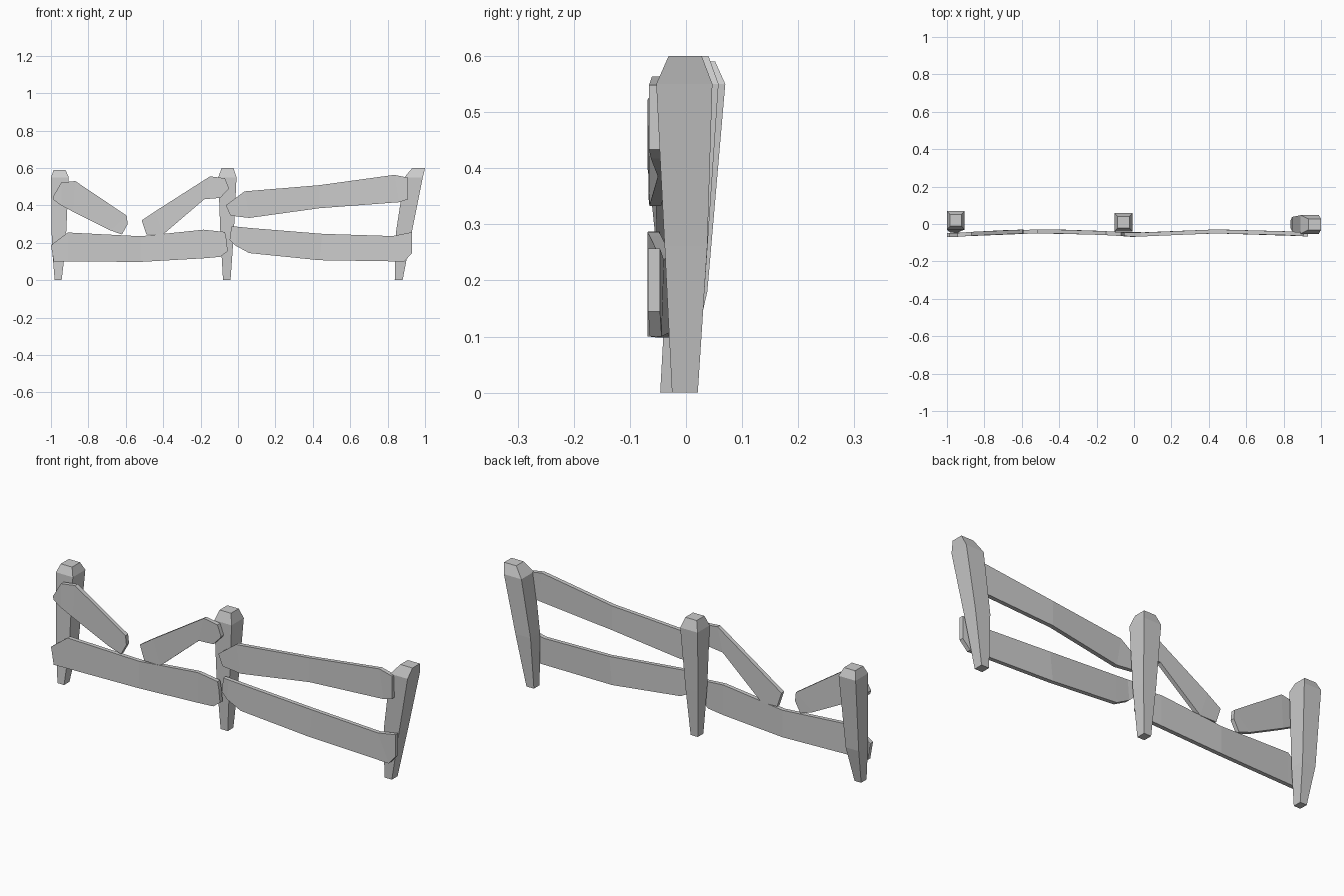
import bpy, bmesh


def finish(name, bm):
    bmesh.ops.recalc_face_normals(bm, faces=bm.faces)
    me = bpy.data.meshes.new(name)
    bm.to_mesh(me)
    bm.free()
    ob = bpy.data.objects.new(name, me)
    bpy.context.collection.objects.link(ob)


def post(name, rings):
    """Square post lofted through rings of (z, x0, x1, y0, y1)."""
    bm = bmesh.new()
    loops = [[bm.verts.new((x, y, z)) for x, y in ((a, c), (b, c), (b, d), (a, d))]
             for z, a, b, c, d in rings]
    for lo, hi in zip(loops, loops[1:]):
        for i in range(4):
            j = (i + 1) % 4
            bm.faces.new((lo[i], lo[j], hi[j], hi[i]))
    bm.faces.new(loops[0][::-1])
    bm.faces.new(loops[-1])
    finish(name, bm)


def bow(x):
    """Front face of a plank: bowed back between the posts."""
    t = (abs(x) - 0.48) / 0.47
    return -0.05 - 0.019 * min(1, t * t)


def plank(name, columns, thick=0.021):
    """Plank from columns of (top x, top z, bottom x, bottom z)."""
    bm = bmesh.new()
    loops = []
    for xt, zt, xb, zb in columns:
        loops.append([bm.verts.new(p) for p in (
            (xt, bow(xt), zt), (xt, bow(xt) + thick, zt),
            (xb, bow(xb) + thick, zb), (xb, bow(xb), zb))])
    for lo, hi in zip(loops, loops[1:]):
        for i in range(4):
            j = (i + 1) % 4
            bm.faces.new((lo[i], lo[j], hi[j], hi[i]))
    bm.faces.new(loops[0][::-1])
    bm.faces.new(loops[-1])
    finish(name, bm)


# Posts, wide at the shoulder with a bevelled cap
post("left_post", [(0, -0.98, -0.943, -0.046, -0.003),
                   (0.18, -0.995, -0.922, -0.036, 0.038),
                   (0.55, -1.0, -0.905, -0.03, 0.07),
                   (0.59, -0.985, -0.922, -0.012, 0.052)])
post("middle_post", [(0, -0.08, -0.04, -0.025, 0.02),
                     (0.24, -0.094, -0.023, -0.036, 0.037),
                     (0.55, -0.105, -0.008, -0.04, 0.058),
                     (0.6, -0.088, -0.024, -0.022, 0.04)])
post("right_post", [(0, 0.838, 0.88, -0.025, 0.021),
                    (0.26, 0.845, 0.93, -0.038, 0.038),
                    (0.55, 0.89, 0.988, -0.053, 0.047),
                    (0.6, 0.932, 1.0, -0.031, 0.028)])

# Whole rails
plank("lower_left_rail", [(-1.0, 0.187, -0.985, 0.10), (-0.91, 0.255, -0.91, 0.10),
                          (-0.52, 0.235, -0.52, 0.098), (-0.185, 0.27, -0.185, 0.117),
                          (-0.07, 0.258, -0.095, 0.125), (-0.062, 0.22, -0.055, 0.155)])
plank("lower_right_rail", [(-0.035, 0.287, -0.045, 0.215), (-0.005, 0.286, -0.013, 0.185),
                           (0.065, 0.279, 0.06, 0.145), (0.45, 0.248, 0.435, 0.107),
                           (0.825, 0.236, 0.89, 0.10), (0.93, 0.257, 0.93, 0.145)])
plank("upper_right_rail", [(-0.065, 0.40, -0.04, 0.345), (0.035, 0.475, 0.06, 0.333),
                           (0.435, 0.508, 0.435, 0.385), (0.835, 0.563, 0.86, 0.417),
                           (0.91, 0.548, 0.91, 0.433)])

# Snapped top rail, two sagging pieces
plank("broken_rail_left", [(-0.99, 0.445, -0.985, 0.428), (-0.945, 0.522, -0.945, 0.40),
                           (-0.87, 0.53, -0.88, 0.365), (-0.595, 0.345, -0.685, 0.267),
                           (-0.59, 0.30, -0.62, 0.245)])
plank("broken_rail_right", [(-0.515, 0.32, -0.49, 0.245), (-0.44, 0.37, -0.40, 0.245),
                            (-0.15, 0.555, -0.18, 0.433), (-0.07, 0.545, -0.095, 0.44),
                            (-0.05, 0.495, -0.052, 0.485)])
